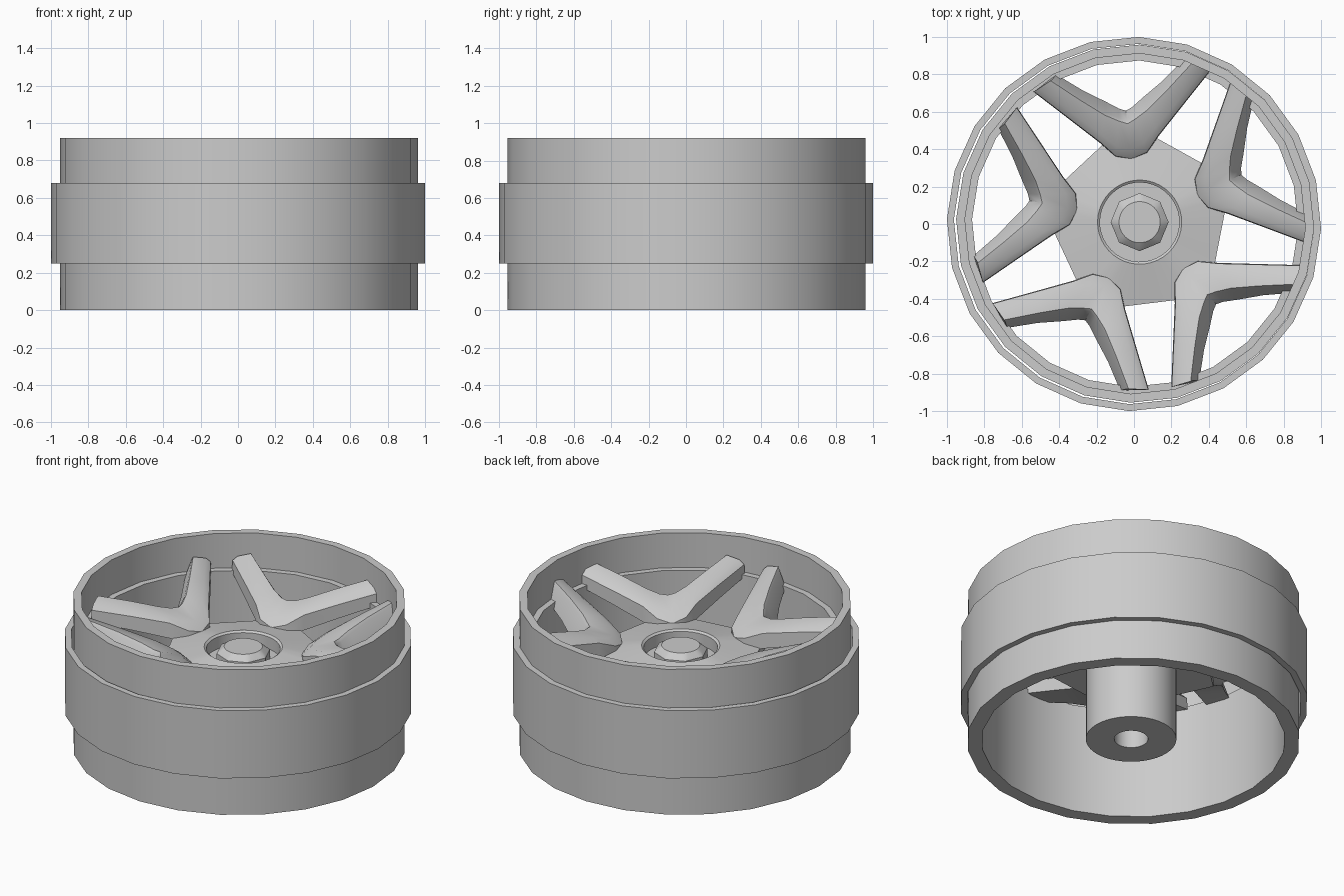
import bpy, bmesh
from math import cos, sin, radians, pi

cube = bpy.data.objects.get("Cube")
if cube:
    bpy.data.objects.remove(cube, do_unlink=True)

grey = bpy.data.materials.new("wheel_grey")
grey.use_nodes = True
grey.diffuse_color = (0.6, 0.6, 0.6, 1)
grey.node_tree.nodes["Principled BSDF"].inputs["Base Color"].default_value = (0.6, 0.6, 0.6, 1)

HUB = (0.03, 0.01)       # hub axis
SPOKE_ANGLE = radians(97)


def finish(name, bm, angle=30):
    bmesh.ops.remove_doubles(bm, verts=bm.verts, dist=1e-5)
    bmesh.ops.dissolve_degenerate(bm, edges=bm.edges, dist=1e-5)
    bmesh.ops.recalc_face_normals(bm, faces=bm.faces)
    mesh = bpy.data.meshes.new(name)
    bm.to_mesh(mesh)
    bm.free()
    mesh.materials.append(grey)
    ob = bpy.data.objects.new(name, mesh)
    bpy.context.collection.objects.link(ob)
    bpy.ops.object.select_all(action="DESELECT")
    ob.select_set(True)
    bpy.context.view_layer.objects.active = ob
    bpy.ops.object.shade_smooth_by_angle(angle=radians(angle))
    return ob


def polygon_factor(a, sides):
    """Radius of a regular polygon at angle a, for a unit corner radius."""
    step = 2 * pi / sides
    return cos(step / 2) / cos(a % step - step / 2)


def lathe(name, profile, segments, center, start=0.0):
    """Revolve a closed (radius, z, polygon sides) profile; 0 sides is round."""
    bm = bmesh.new()
    rings = []
    for i in range(segments):
        a = 2 * pi * i / segments
        ring = []
        for r, z, sides in profile:
            k = r * (polygon_factor(a + 1e-7, sides) if sides else 1)
            ring.append(bm.verts.new((center[0] + k * cos(a + start),
                                      center[1] + k * sin(a + start), z)))
        rings.append(ring)
    n = len(profile)
    for i in range(segments):
        p, q = rings[i], rings[(i + 1) % segments]
        for j in range(n):
            k = (j + 1) % n
            bm.faces.new((p[j], q[j], q[k], p[k]))
    return finish(name, bm)


# Rim barrel with an inner ledge, and the loose band around it
TILT = radians(-1.5)
lathe("rim_barrel", [(0.957, 0, 0), (0.957, 0.92, 0), (0.91, 0.92, 0),
                     (0.91, 0.7, 0), (0.872, 0.7, 0), (0.872, 0, 0)],
      24, (0.006, 0.002), TILT)
lathe("outer_band", [(0.963, 0.25, 0), (1, 0.25, 0), (1, 0.68, 0), (0.963, 0.68, 0)],
      24, (0, 0), TILT)

# Hub: hollow tube below, five-sided plate above with a round recess
lathe("hub", [(0.097, 0, 0), (0.26, 0, 0), (0.26, 0.5, 0), (0.54, 0.5, 5),
              (0.54, 0.58, 5), (0.225, 0.625, 0), (0.212, 0.615, 0),
              (0.212, 0.54, 0), (0.097, 0.54, 0)], 40, HUB, SPOKE_ANGLE)
# Eight-sided nut with a round chamfered top
lathe("center_nut", [(0, 0.53, 0), (0.155, 0.53, 8), (0.155, 0.595, 8),
                     (0.145, 0.605, 8), (0.11, 0.628, 0), (0, 0.628, 0)], 40, HUB)

# Half of a forked spoke: outer edge, inner top edge, inner bottom edge, top z, bottom z
STATIONS = [
    ((0.335, 0.0), (0.53, 0.0), (0.6, 0.0), 0.69, 0.54),
    ((0.36, 0.085), (0.55, 0.045), (0.615, 0.035), 0.69, 0.54),
    ((0.445, 0.158), (0.59, 0.115), (0.66, 0.1), 0.71, 0.58),
    ((0.595, 0.31), (0.685, 0.235), (0.735, 0.215), 0.75, 0.63),
    ((0.76, 0.478), (0.808, 0.38), (0.837, 0.345), 0.79, 0.68),
]


def spoke(name, angle):
    bm = bmesh.new()
    for side in (1, -1):
        loops = []
        for i, (out, top, low, zt, zb) in enumerate(STATIONS):
            nose = max(0, 2 - i) * 0.025          # front of the spoke dips to the hub
            mix = lambda t: (out[0] + (top[0] - out[0]) * t, out[1] + (top[1] - out[1]) * t)
            section = [(*out, zb), (*mix(0.03), zt - 0.035 - nose),
                       (*mix(0.3), zt - 0.008 - nose / 2), (*top, zt + 0.01),
                       (*mix(1.08), zt - 0.005), (*low, zb)]
            ring = []
            for u, v, z in section:
                v *= side
                ring.append(bm.verts.new((HUB[0] + u * cos(angle) - v * sin(angle),
                                          HUB[1] + u * sin(angle) + v * cos(angle), z)))
            loops.append(ring)
        for p, q in zip(loops, loops[1:]):
            for j in range(len(p)):
                k = (j + 1) % len(p)
                bm.faces.new((p[j], q[j], q[k], p[k]))
        bm.faces.new(loops[-1])
    return finish(name, bm, 35)


for i in range(5):
    spoke(f"spoke_{i + 1}", SPOKE_ANGLE - i * 2 * pi / 5)
